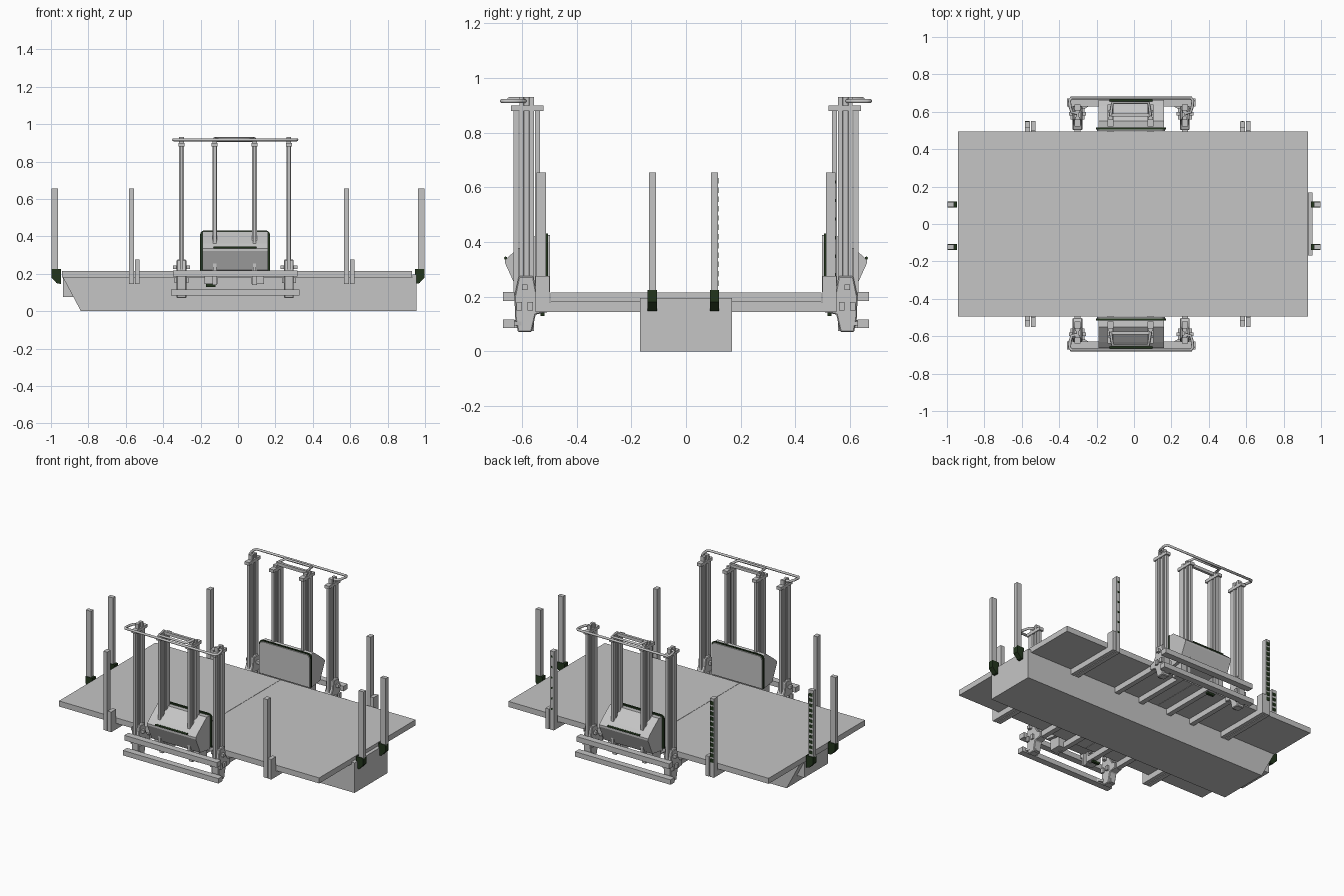
import bpy, bmesh, math

if "Cube" in bpy.data.objects:
    bpy.data.objects.remove(bpy.data.objects["Cube"])


def material(name, rgb):
    m = bpy.data.materials.new(name)
    m.diffuse_color = (*rgb, 1)
    m.use_nodes = True
    m.node_tree.nodes["Principled BSDF"].inputs["Base Color"].default_value = m.diffuse_color
    return m


GREY = material("light_grey", (0.56, 0.56, 0.56))
GREEN = material("dark_green", (0.016, 0.035, 0.012))


def prism(name, pts, axis, lo, hi, mat=GREY):
    """Extrude a closed profile along x (y,z points), y (x,z points) or z (x,y points)."""
    bm = bmesh.new()

    def place(p, t):
        return {"x": (t, p[0], p[1]), "y": (p[0], t, p[1]), "z": (p[0], p[1], t)}[axis]

    a = [bm.verts.new(place(p, lo)) for p in pts]
    b = [bm.verts.new(place(p, hi)) for p in pts]
    n = len(pts)
    bm.faces.new(a)
    bm.faces.new(b[::-1])
    for i in range(n):
        bm.faces.new((a[i], b[i], b[(i + 1) % n], a[(i + 1) % n]))
    bmesh.ops.recalc_face_normals(bm, faces=bm.faces)
    me = bpy.data.meshes.new(name)
    bm.to_mesh(me)
    bm.free()
    me.materials.append(mat)
    ob = bpy.data.objects.new(name, me)
    bpy.context.collection.objects.link(ob)
    return ob


def box(name, x, y, z, mat=GREY):
    y = sorted(y)
    return prism(name, [(x[0], y[0]), (x[1], y[0]), (x[1], y[1]), (x[0], y[1])], "z", z[0], z[1], mat)


def tube(name, pts, r, mat=GREY):
    cu = bpy.data.curves.new(name, "CURVE")
    cu.dimensions = "3D"
    cu.bevel_depth = r
    cu.bevel_resolution = 2
    cu.use_fill_caps = True
    sp = cu.splines.new("POLY")
    sp.points.add(len(pts) - 1)
    for p, q in zip(sp.points, pts):
        p.co = (*q, 1)
    ob = bpy.data.objects.new(name, cu)
    bpy.context.collection.objects.link(ob)
    cu.materials.append(mat)
    return ob


# deck in two halves with a fine seam
box("deck_left", (-0.94, -0.041), (-0.495, 0.495), (0.18, 0.216))
box("deck_right", (-0.039, 0.93), (-0.495, 0.495), (0.18, 0.216))

# central spine with a raked end, and an inner stub behind the rake
spine = prism("spine", [(-0.84, 0), (0.955, 0), (0.955, 0.195), (0.932, 0.195), (0.932, 0.179),
                        (-0.935, 0.179)], "y", -0.168, 0.168)
box("spine_stub", (-0.935, -0.85), (-0.12, 0.12), (0.075, 0.178))

# end stakes in dark clamps
for sx in (-1, 1):
    for y in (-0.123, 0.104):
        prism("end_clamp", [(sx * 0.998, 0.225), (sx * 0.947, 0.225), (sx * 0.947, 0.145),
                            (sx * 0.97, 0.15), (sx * 0.998, 0.18)], "y", y - 0.017, y + 0.017, GREEN)
        xs = sorted((sx * 0.962, sx * 0.998))
        box("end_stake", xs, (y - 0.013, y + 0.013), (0.22, 0.655))

# side stakes, short sockets and the cross beams that carry them
for s in (-1, 1):
    for x in (-0.57, 0.58):
        box("side_stake", (x - 0.014, x + 0.014), (s * 0.512, s * 0.548), (0.144, 0.655))
        box("stake_socket", (x + 0.019, x + 0.044), (s * 0.5, s * 0.55), (0.144, 0.275))
        box("stake_beam", (x - 0.014, x + 0.014), (s * 0.168, s * 0.548), (0.144, 0.18))
        box("stake_beam", (x + 0.019, x + 0.044), (s * 0.168, s * 0.55), (0.144, 0.18))

# dark dashes on the outer faces of the rear stakes
for i in range(12):
    z = 0.24 + i * 0.034
    box("stake_dash", (-0.582, -0.558), (0.548, 0.5495), (z, z + 0.024), GREEN)
    box("stake_dash", (-0.992, -0.968), (0.117, 0.1185), (z, z + 0.02), GREEN)
    if i % 2:
        box("stake_dash", (0.574, 0.586), (0.548, 0.5495), (z, z + 0.012), GREEN)

OUTER = (-0.302, 0.272)
INNER = (-0.125, 0.088)
C = -0.015

# lift unit on each long side
for s in (-1, 1):
    # masts: I-shaped column with guide poles in front and behind
    for x in OUTER + INNER:
        out = x in OUTER
        top = 0.93 if out else 0.915
        low = 0.075 if out else 0.14
        w = 0.0125
        prism("mast", [(x - w, s * 0.557), (x + w, s * 0.557), (x + w, s * 0.572), (x + 0.005, s * 0.575),
                       (x + 0.005, s * 0.592), (x + w, s * 0.595), (x + w, s * 0.61), (x - w, s * 0.61),
                       (x - w, s * 0.595), (x - 0.005, s * 0.592), (x - 0.005, s * 0.575),
                       (x - w, s * 0.572)], "z", low, top)
        for y in (0.543, 0.622):
            box("guide_pole", (x - 0.009, x + 0.009), (s * (y - 0.009), s * (y + 0.009)), (0.2, 0.88))
        box("pole_cap", (x - 0.016, x + 0.016), (s * 0.522, s * 0.64), (0.88, 0.9))
        box("mast_beam", (x - 0.016, x + 0.016), (s * 0.168, s * 0.56), (0.144, 0.18))

    # hinge brackets joining masts to deck
    for x in OUTER:
        hinge = prism("hinge_bracket", [(s * y, z) for y, z in (
            (0.615, 0.07), (0.565, 0.07), (0.55, 0.135), (0.503, 0.144), (0.503, 0.18), (0.53, 0.19),
            (0.548, 0.22), (0.558, 0.275), (0.612, 0.275), (0.628, 0.2), (0.625, 0.12))],
            "x", x - 0.026, x + 0.026)
        hinge.modifiers.new("soften", "BEVEL").width = 0.004
        box("hinge_pin", (x - 0.045, x + 0.045), (s * 0.58, s * 0.6), (0.225, 0.245))
        for y0 in (0.56, 0.6):
            box("side_lug", (x - 0.038, x + 0.038), (s * y0, s * (y0 + 0.02)), (0.15, 0.18))
        for z in (0.085, 0.185):
            box("bumper_arm", (x - 0.014, x + 0.014), (s * 0.6, s * 0.65), (z, z + 0.03))

    # two bumper beams with flat corner gussets
    box("upper_bumper", (-0.348, 0.318), (s * 0.628, s * 0.67), (0.185, 0.218))
    box("lower_bumper", (-0.358, 0.328), (s * 0.628, s * 0.67), (0.085, 0.117))
    for d in (-1, 1):
        prism("corner_gusset", [(C + d * 0.33, s * 0.665), (C + d * 0.17, s * 0.665), (C + d * 0.25, s * 0.615),
                                (C + d * 0.31, s * 0.59)], "z", 0.094, 0.11)

    # wrap-around top rail and the smaller inner loop
    half = [(0.287, 0.59), (0.318, 0.598), (0.326, 0.625), (0.33, 0.66), (0.32, 0.674)]
    path = [(C - a, s * b, 0.916) for a, b in half] + [(C + a, s * b, 0.916) for a, b in half[::-1]]
    tube("top_rail", path, 0.008)
    tube("inner_rail", [(INNER[0], s * 0.58, 0.922), (INNER[0] + 0.01, s * 0.648, 0.922),
                        (INNER[1] - 0.01, s * 0.648, 0.922), (INNER[1], s * 0.58, 0.922)], 0.008)
    box("mast_tie", (INNER[0], INNER[1]), (s * 0.575, s * 0.592), (0.905, 0.925))

    # sloped cabinet
    prism("cabinet", [(s * y, z) for y, z in (
        (0.515, 0.205), (0.515, 0.422), (0.55, 0.425), (0.632, 0.362), (0.662, 0.335), (0.662, 0.322),
        (0.615, 0.22))], "x", -0.19, 0.16)
    # backing plate with rounded upper corners, dark rim and pale cover
    for name, g, y, mat in (("backing_rim", 0.0, (0.505, 0.516), GREEN), ("backing_cover", 0.006, (0.498, 0.505), GREY)):
        x0, x1, z1, r = -0.203 + g, 0.172 - g, 0.432 - g, 0.025
        arc = [math.radians(a) for a in range(0, 91, 30)]
        pts = [(x0, 0.218), (x1, 0.218)]
        pts += [(x1 - r + r * math.cos(a), z1 - r + r * math.sin(a)) for a in arc]
        pts += [(x0 + r - r * math.sin(a), z1 - r + r * math.cos(a)) for a in arc]
        prism(name, pts, "y", s * y[0], s * y[1], mat)
    tube("cabinet_handle", [(-0.13, s * 0.66, 0.341), (0.1, s * 0.66, 0.341)], 0.006, GREEN)
    box("cabinet_foot", (-0.18, -0.13), (s * 0.52, s * 0.6), (0.144, 0.22))
    box("cabinet_foot", (0.09, 0.14), (s * 0.52, s * 0.6), (0.144, 0.22))
    box("latch", (-0.17, -0.12), (s * 0.517, s * 0.533), (0.13, 0.144), GREEN)
